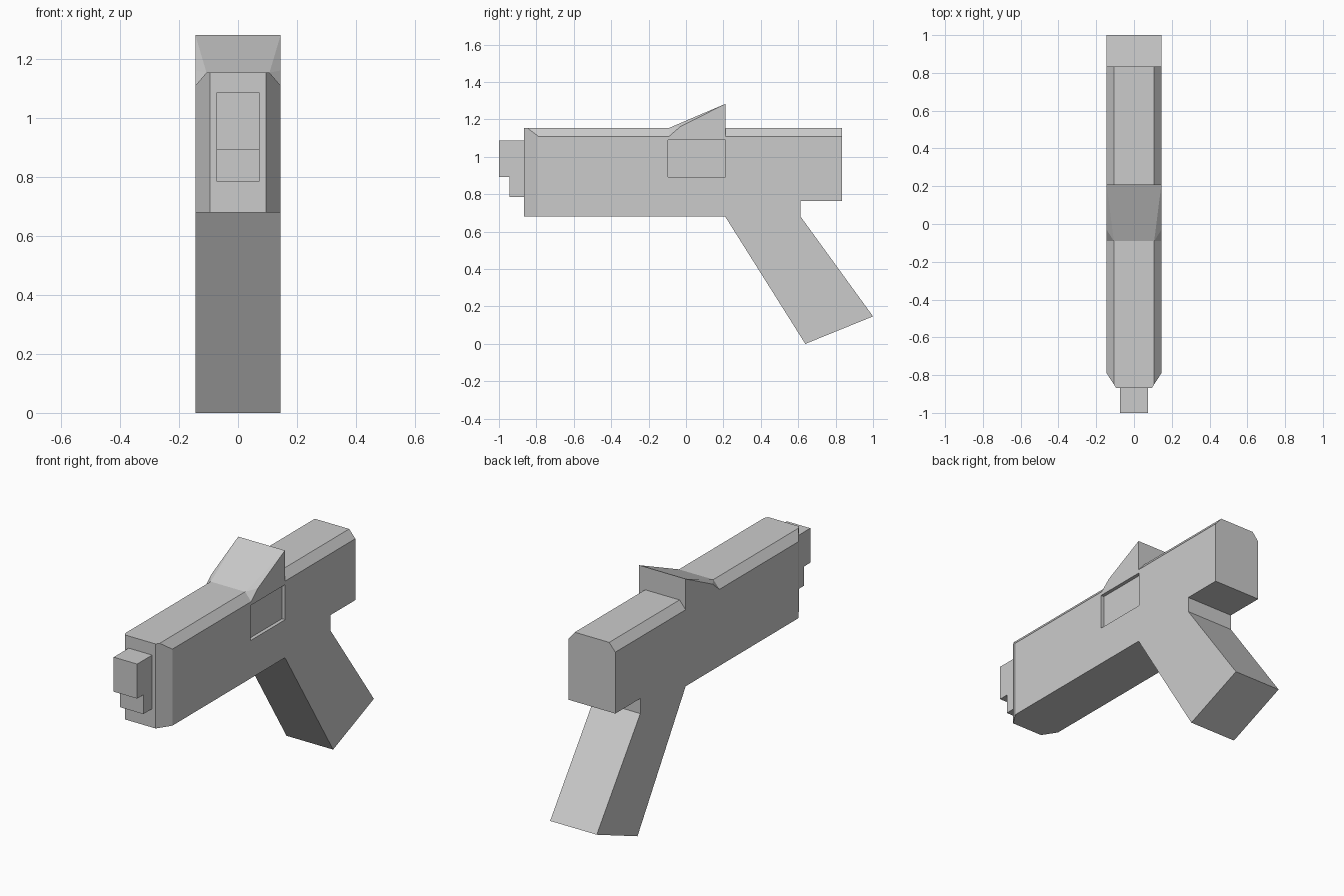
import bpy, bmesh
from mathutils import Vector

if "Cube" in bpy.data.objects:
    bpy.data.objects.remove(bpy.data.objects["Cube"])

W = 0.145       # half width of the body
FRONT = -0.867  # front face of the slide


def finish(bm, name):
    bmesh.ops.recalc_face_normals(bm, faces=bm.faces)
    mesh = bpy.data.meshes.new(name)
    bm.to_mesh(mesh)
    bm.free()
    obj = bpy.data.objects.new(name, mesh)
    bpy.context.collection.objects.link(obj)
    return obj


def extrude_profile(points, x0, x1):
    """Side profile of (y, z) points extruded from x0 to x1."""
    bm = bmesh.new()
    face = bm.faces.new([bm.verts.new((x0, y, z)) for y, z in points])
    res = bmesh.ops.extrude_face_region(bm, geom=[face])
    verts = [g for g in res["geom"] if isinstance(g, bmesh.types.BMVert)]
    bmesh.ops.translate(bm, verts=verts, vec=(x1 - x0, 0, 0))
    bmesh.ops.recalc_face_normals(bm, faces=bm.faces)
    return bm


def chamfer(bm, point, normal):
    """Slice off everything outside a plane and cap the cut."""
    geom = bm.verts[:] + bm.edges[:] + bm.faces[:]
    bmesh.ops.bisect_plane(bm, geom=geom, dist=1e-5, plane_co=point,
                           plane_no=Vector(normal).normalized(), clear_outer=True)
    bmesh.ops.holes_fill(bm, edges=[e for e in bm.edges if e.is_boundary], sides=0)


def combine(target, tool, operation):
    mod = target.modifiers.new(tool.name, "BOOLEAN")
    mod.operation, mod.object, mod.solver = operation, tool, "EXACT"
    bpy.context.view_layer.objects.active = target
    bpy.ops.object.modifier_apply(modifier=mod.name)
    bpy.data.objects.remove(tool)


# Slide and slanted grip in one profile
bm = extrude_profile([(FRONT, 0.68), (0.21, 0.68), (0.638, 0.0), (1.0, 0.147),
                      (0.613, 0.68), (0.613, 0.765), (0.835, 0.765),
                      (0.835, 1.155), (FRONT, 1.155)], -W, W)
for s in (-1, 1):
    chamfer(bm, (s * W, 0, 1.11), (s * 0.045, 0, 0.038))              # top edges
    chamfer(bm, (s * W, -0.79, 0), (s * 0.077, -0.05, 0))             # front edges
body = finish(bm, "body")

# Ramped rear sight, flush with the sides
bm = bmesh.new()
for s in (-1, 1):
    for co in [(W, -0.09, 1.11), (0.107, -0.09, 1.155), (W, -0.03, 1.162),
               (W, 0.21, 1.283), (W, 0.21, 1.11)]:
        bm.verts.new((s * co[0], co[1], co[2]))
bmesh.ops.convex_hull(bm, input=bm.verts[:])
bmesh.ops.dissolve_limit(bm, angle_limit=0.01, verts=bm.verts[:], edges=bm.edges[:])
combine(body, finish(bm, "sight"), "UNION")

# Shallow ejection port on the right side
port = finish(extrude_profile([(-0.095, 0.893), (0.212, 0.893),
                               (0.212, 1.09), (-0.095, 1.09)], W - 0.02, W + 0.1),
              "ejection_port")
combine(body, port, "DIFFERENCE")

# Stepped muzzle block
finish(extrude_profile([(FRONT, 0.785), (-0.945, 0.785), (-0.945, 0.893),
                        (-1.0, 0.893), (-1.0, 1.087), (FRONT, 1.087)],
                       -0.073, 0.073), "muzzle")
